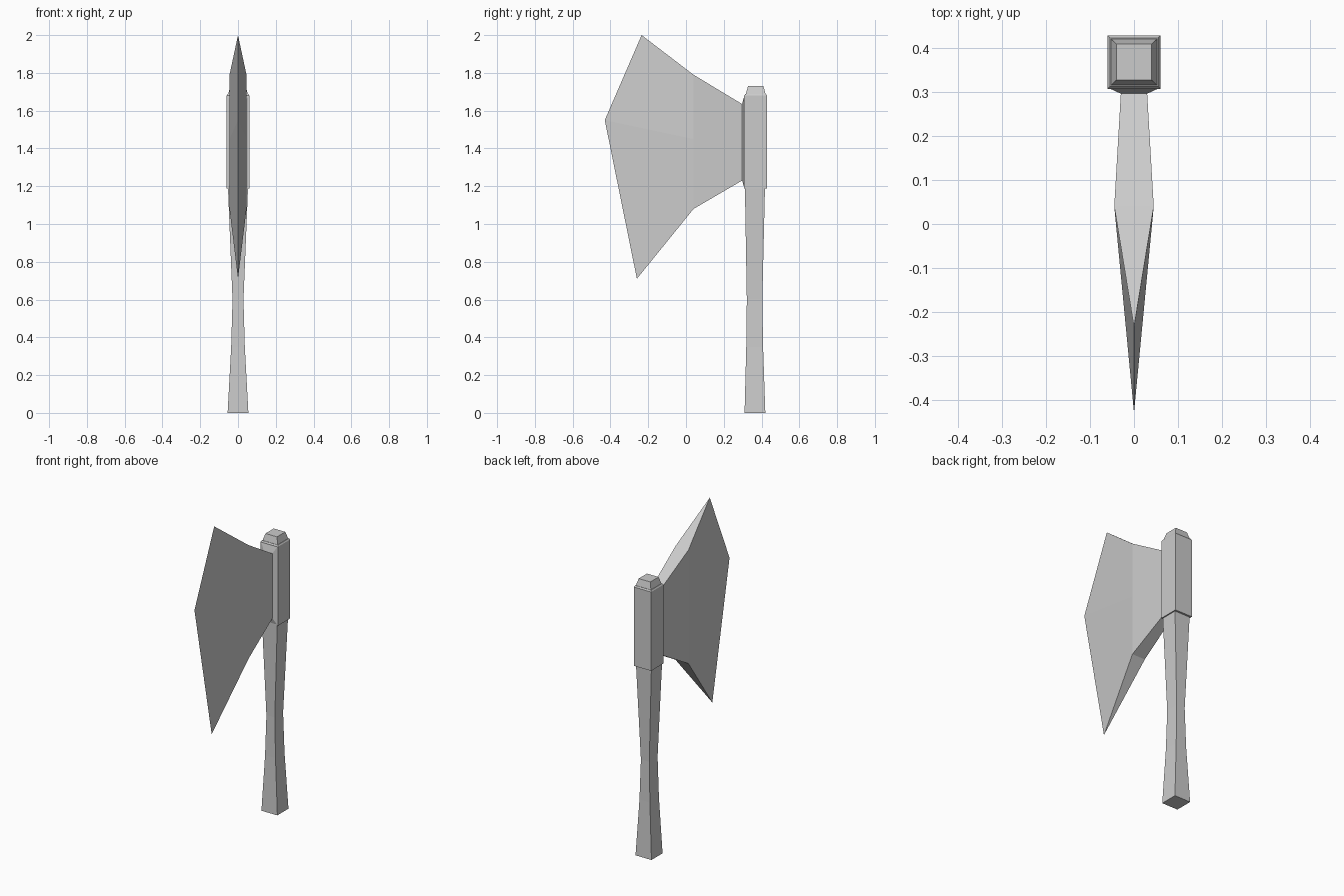
import bpy

if "Cube" in bpy.data.objects:
    bpy.data.objects.remove(bpy.data.objects["Cube"])


def make(name, verts, faces):
    mesh = bpy.data.meshes.new(name)
    mesh.from_pydata(verts, [], faces)
    mesh.update()
    obj = bpy.data.objects.new(name, mesh)
    bpy.context.collection.objects.link(obj)
    return obj


def square_loft(name, sections):
    """Loft four-sided sections given as (z, half width, y min, y max)."""
    verts, faces = [], [(3, 2, 1, 0)]
    for z, w, y0, y1 in sections:
        verts += [(-w, y0, z), (w, y0, z), (w, y1, z), (-w, y1, z)]
    for k in range(0, len(verts) - 4, 4):
        for i in range(4):
            j = (i + 1) % 4
            faces.append((k + i, k + j, k + 4 + j, k + 4 + i))
    n = len(verts)
    faces.append((n - 4, n - 3, n - 2, n - 1))
    return make(name, verts, faces)


# Handle with waisted grip, running through the collar to a tapered tip
square_loft("handle", [
    (0.00, 0.055, 0.31, 0.42),
    (0.35, 0.036, 0.319, 0.408),
    (0.60, 0.029, 0.322, 0.404),
    (1.19, 0.053, 0.312, 0.418),
    (1.685, 0.053, 0.316, 0.422),
    (1.73, 0.04, 0.328, 0.41),
])

# Square collar around the handle, slightly chamfered at the top
square_loft("collar", [
    (1.187, 0.06, 0.308, 0.43),
    (1.68, 0.06, 0.308, 0.43),
    (1.688, 0.055, 0.314, 0.424),
])

# Blade: right-hand columns (x, y, [z bottom, middle, top]), mirrored in x
columns = [(0.056, 0.309, (1.19, 1.44, 1.68)),
           (0.03, 0.297, (1.23, 1.44, 1.635)),
           (0.045, 0.04, (1.08, 1.45, 1.79))]
verts = [(s * x, y, z) for s in (1, -1) for x, y, zs in columns for z in zs]
# Cutting edge points: bottom, middle, top
verts += [(0, -0.26, 0.71), (0, -0.43, 1.55), (0, -0.235, 2.0)]
faces = []
for base in (0, 9):
    for c in range(3):
        a = base + c * 3
        b = a + 3 if c < 2 else 18
        for r in range(2):
            quad = (a + r, a + r + 1, b + r + 1, b + r)
            faces.append(quad if base else quad[::-1])
# Top and bottom faces closing the two sides
for r in (0, 2):
    strip = [(r + c * 3, r + c * 3 + 3, r + c * 3 + 12, r + c * 3 + 9) for c in range(2)]
    strip.append((6 + r, 18 + r, 15 + r))
    faces += strip if r == 0 else [f[::-1] for f in strip]
blade = make("blade", verts, faces)

# Consistent outward normals
import bmesh
for obj in bpy.data.objects:
    bm = bmesh.new()
    bm.from_mesh(obj.data)
    bmesh.ops.recalc_face_normals(bm, faces=bm.faces)
    bm.to_mesh(obj.data)
    bm.free()
